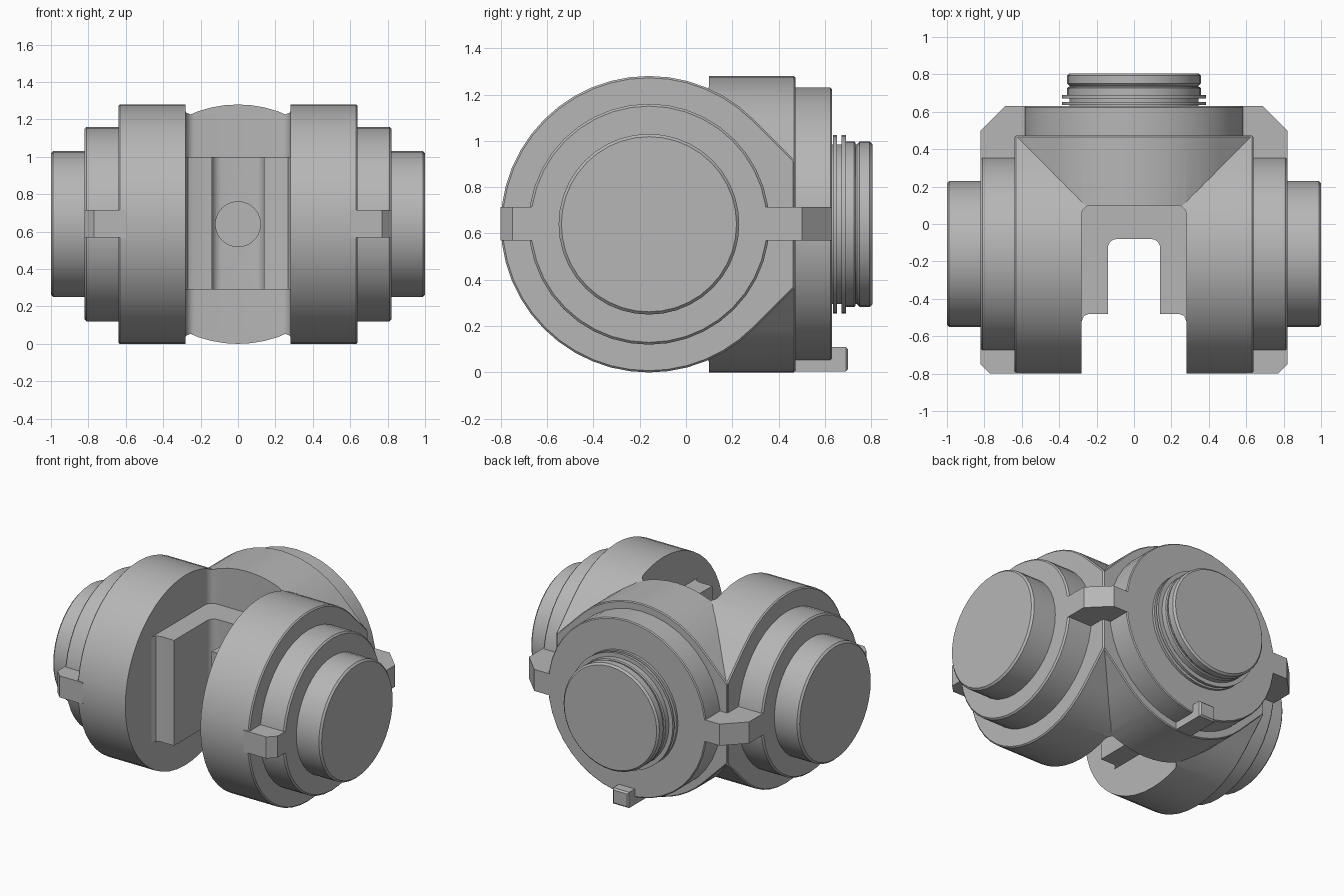
import bpy, bmesh
from math import sin, cos, radians, pi

cube = bpy.data.objects.get("Cube")
if cube:
    bpy.data.objects.remove(cube)

steel = bpy.data.materials.new("grey steel")
steel.use_nodes = True
GREY = (0.47, 0.47, 0.47, 1)
steel.diffuse_color = GREY
steel.node_tree.nodes["Principled BSDF"].inputs["Base Color"].default_value = GREY

CY, CZ, R = -0.16, 0.64, 0.64      # hub axis and main radius
PLACE = {"x": lambda u, v, t: (t, u, v),
         "y": lambda u, v, t: (u, t, v),
         "z": lambda u, v, t: (u, v, t)}


def arc(cu, cv, r, start, end, steps):
    """Points along a circular arc, angles in degrees."""
    angles = [radians(start + (end - start) * i / steps) for i in range(steps + 1)]
    return [(cu + r * cos(a), cv + r * sin(a)) for a in angles]


def prism(name, profile, axis, low, high, bevel=0.0):
    """Extrude a profile along an axis, with optional bevelled end rims."""
    bm = bmesh.new()
    ends = [[bm.verts.new(PLACE[axis](u, v, t)) for u, v in profile] for t in (low, high)]
    caps = [bm.faces.new(ring) for ring in ends]
    n = len(profile)
    for i in range(n):
        j = (i + 1) % n
        bm.faces.new((ends[0][i], ends[0][j], ends[1][j], ends[1][i]))
    bmesh.ops.recalc_face_normals(bm, faces=bm.faces)
    if bevel:
        edges = list({e for cap in caps for e in cap.edges})
        bmesh.ops.bevel(bm, geom=edges, offset=bevel, segments=1, affect="EDGES")
    mesh = bpy.data.meshes.new(name)
    bm.to_mesh(mesh)
    bm.free()
    mesh.materials.append(steel)
    obj = bpy.data.objects.new(name, mesh)
    bpy.context.collection.objects.link(obj)
    return obj


def disc(name, axis, r, low, high, bevel=0.0, centre=None, sides=40):
    centre = centre or ((CY, CZ) if axis == "x" else (0, CZ))
    return prism(name, arc(*centre, r, 0, 360, sides)[:-1], axis, low, high, bevel)


def cut(obj, cutter):
    """Subtract the cutter and bake the result into the mesh."""
    mod = obj.modifiers.new("cut", "BOOLEAN")
    mod.operation, mod.solver, mod.object = "DIFFERENCE", "EXACT", cutter
    graph = bpy.context.evaluated_depsgraph_get()
    mesh = bpy.data.meshes.new_from_object(obj.evaluated_get(graph))
    obj.modifiers.clear()
    obj.data = mesh
    cutter.hide_render = True
    cutter.hide_set(True)


def slot_half(half, floor, r):
    """Right half of a slot end with a rounded corner, from wall to floor."""
    return arc(half - r, floor - r, r, 0, 90, 5)


def mirrored(points):
    return points + [(-u, v) for u, v in reversed(points)]


# Main fork: round hub whose rear flanks run out on 45 degree tangents
fork_profile = arc(CY, CZ, R, 45, 315, 36) + [(0.47, CZ - 0.275), (0.47, CZ + 0.275)]
fork = prism("fork_body", fork_profile, "x", -0.64, 0.64, 0.008)

# Rear barrel meeting the fork in mitred valleys
barrel_profile = (arc(0, CZ, R, 45, 135, 14) + [(-0.637, CZ + 0.268), (-0.637, CZ - 0.268)]
                  + arc(0, CZ, R, 225, 315, 14) + [(0.637, CZ - 0.268), (0.637, CZ + 0.268)])
barrel = prism("rear_barrel", barrel_profile, "y", -0.05, 0.472, 0.006)

# Slot between the fork arms
slot = prism("slot_cutter", mirrored([(0.28, -1)] + slot_half(0.28, 0.1, 0.05)), "z", -0.2, 1.5)
cut(fork, slot)
cut(barrel, slot)

# Guide insert lining the slot, with a bored hole in its back wall
guide_profile = mirrored([(0.30, 0.12), (0.30, -0.52), (0.28, -0.52), (0.268, -0.492),
                          (0.24, -0.48), (0.14, -0.48)] + slot_half(0.14, -0.08, 0.05))
guide = prism("slot_guide", guide_profile, "z", 0.29, 1.0)
bore = disc("bore_cutter", "y", 0.12, -0.3, 0.02)
cut(guide, bore)

# Stepped trunnions and keys on both sides
for side, s in (("left", 1), ("right", -1)):
    def span(a, b):
        return sorted((s * a, s * b))

    disc(side + "_collar", "x", 0.52, *span(0.6, 0.82), 0.01)
    disc(side + "_trunnion", "x", 0.39, *span(0.8, 1.0), 0.012)
    front_key = [(0.6, -0.8), (0.77, -0.8), (0.82, -0.75), (0.82, -0.5), (0.6, -0.5)]
    rear_key = [(0.5, 0.3), (0.82, 0.3), (0.82, 0.5), (0.69, 0.63), (0.5, 0.63)]
    for end, outline in (("front", front_key), ("rear", rear_key)):
        prism(f"{side}_{end}_key", [(s * u, v) for u, v in outline], "z", 0.57, 0.715)

# Rear flange, threaded neck and end cap
disc("rear_flange", "y", 0.59, 0.44, 0.63, 0.006)
disc("rear_neck", "y", 0.345, 0.6, 0.76)
disc("inner_ring", "y", 0.385, 0.635, 0.652)
disc("outer_ring", "y", 0.385, 0.672, 0.69)
disc("neck_band", "y", 0.357, 0.685, 0.732, 0.006)
disc("end_cap", "y", 0.357, 0.738, 0.805, 0.012)

# Small locating tab under the flange
prism("locating_tab", [(-0.06, 0.004), (0.06, 0.004), (0.06, 0.11), (-0.06, 0.11)],
      "y", 0.45, 0.70, 0.01)

# Smooth the round walls, keep the rims crisp
bpy.ops.object.select_all(action="DESELECT")
for obj in bpy.context.collection.objects:
    if obj.type == "MESH" and steel.name in obj.data.materials and not obj.hide_render:
        obj.select_set(True)
        bpy.context.view_layer.objects.active = obj
bpy.ops.object.shade_smooth_by_angle(angle=radians(28))
